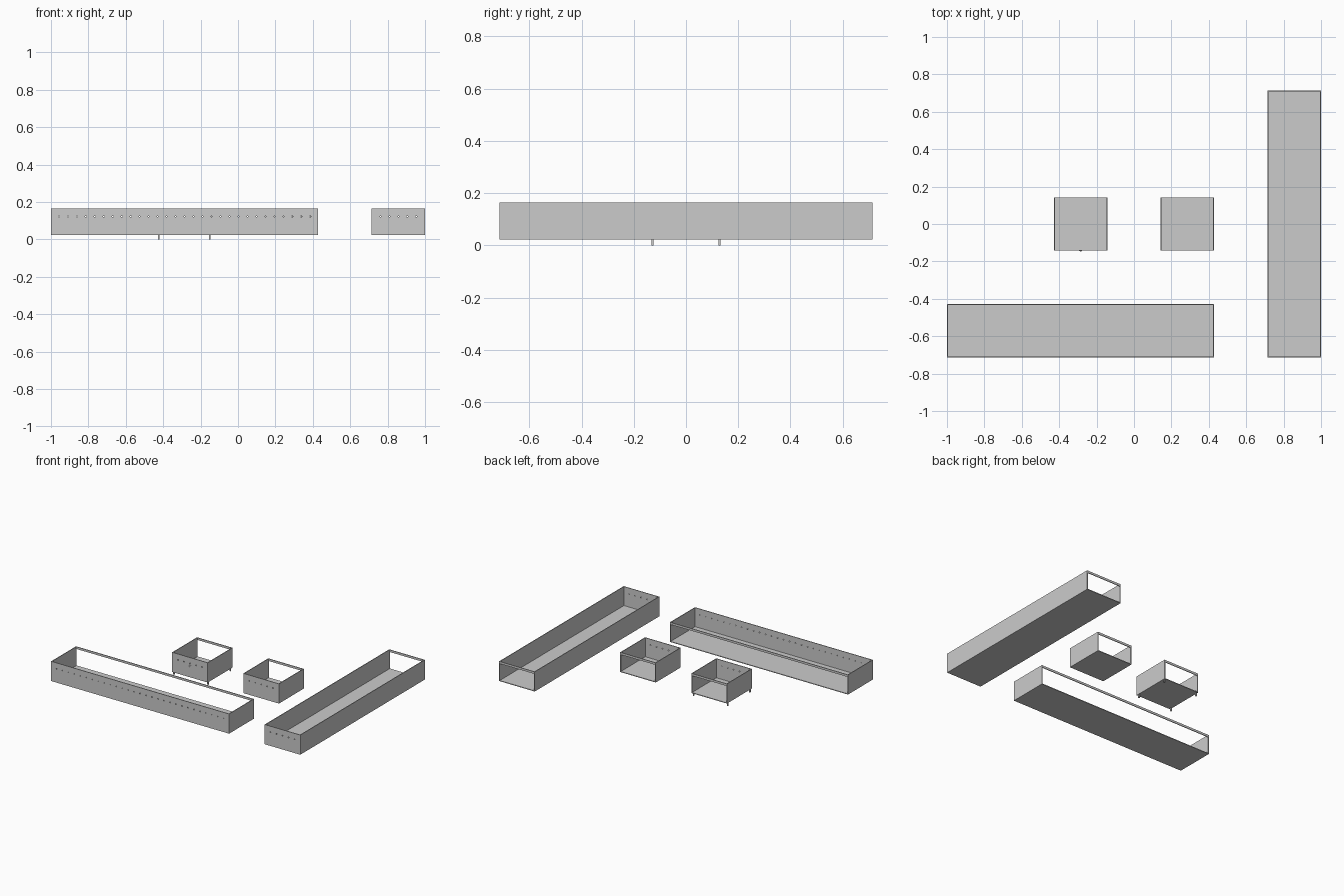
import bpy, bmesh
from mathutils import Matrix, Vector

if "Cube" in bpy.data.objects:
    bpy.data.objects.remove(bpy.data.objects["Cube"])

U = 2 / 7            # layout module
Z0, Z1 = 0.022, 0.165
T = 0.005            # sheet thickness


def add_box(bm, lo, hi):
    lo, hi = Vector(lo), Vector(hi)
    m = Matrix.Translation((lo + hi) / 2) @ Matrix.Diagonal((*(hi - lo), 1))
    bmesh.ops.create_cube(bm, size=1, matrix=m)


def finish(bm, name):
    me = bpy.data.meshes.new(name)
    bm.to_mesh(me)
    bm.free()
    ob = bpy.data.objects.new(name, me)
    bpy.context.collection.objects.link(ob)
    return ob


def boxes(name, items):
    bm = bmesh.new()
    for lo, hi in items:
        add_box(bm, lo, hi)
    return finish(bm, name)


def cut(ob, cutter):
    mod = ob.modifiers.new("cut", 'BOOLEAN')
    mod.operation = 'DIFFERENCE'
    mod.solver = 'EXACT'
    mod.object = cutter
    cutter.hide_render = True
    bpy.context.view_layer.objects.active = ob
    bpy.ops.object.modifier_apply(modifier=mod.name)
    bpy.data.objects.remove(cutter)


def tray(name, x0, x1, y0, y1):
    ob = boxes(name, [((x0, y0, Z0), (x1, y1, Z1))])
    # open-topped cavity
    cut(ob, boxes("cavity_cutter", [((x0 + T, y0 + T, Z0 + T), (x1 - T, y1 - T, Z1 + 0.1))]))
    # open back, leaving a top rail
    cut(ob, boxes("back_cutter", [((x0 + T, y1 - 3 * T, Z0 + T), (x1 - T, y1 + 0.1, Z1 - 0.016))]))
    # row of small holes near the top of the front wall
    n = int((x1 - x0 - 0.06) / 0.048) + 1
    first = (x0 + x1) / 2 - 0.048 * (n - 1) / 2
    r, z = 0.003, 0.122
    cut(ob, boxes("hole_cutter", [((first + 0.048 * i - r, y0 - 0.02, z - r),
                                   (first + 0.048 * i + r, y0 + 0.02, z + r)) for i in range(n)]))
    return ob


# four trays
tray("small_tray_with_feet", -1.5 * U, -0.5 * U, -0.5 * U, 0.5 * U)
tray("small_tray", 0.5 * U, 1.5 * U, -0.5 * U, 0.5 * U)
tray("wide_tray", -3.5 * U, 1.5 * U, -2.5 * U, -1.5 * U)
tray("deep_tray", 2.5 * U, 3.5 * U, -2.5 * U, 2.5 * U)

# thin feet under the first tray
W = 0.004
boxes("feet", [((x - W, y - W, 0), (x + W, y + W, Z0))
               for x in (-0.424, -0.151) for y in (-0.128, 0.128)])

# small latch on its front: plate and knob
yf = -0.5 * U
boxes("latch", [((-0.295, yf - 0.002, 0.078), (-0.277, yf, 0.108)),
                ((-0.290, yf - 0.004, 0.088), (-0.282, yf - 0.002, 0.098))])
